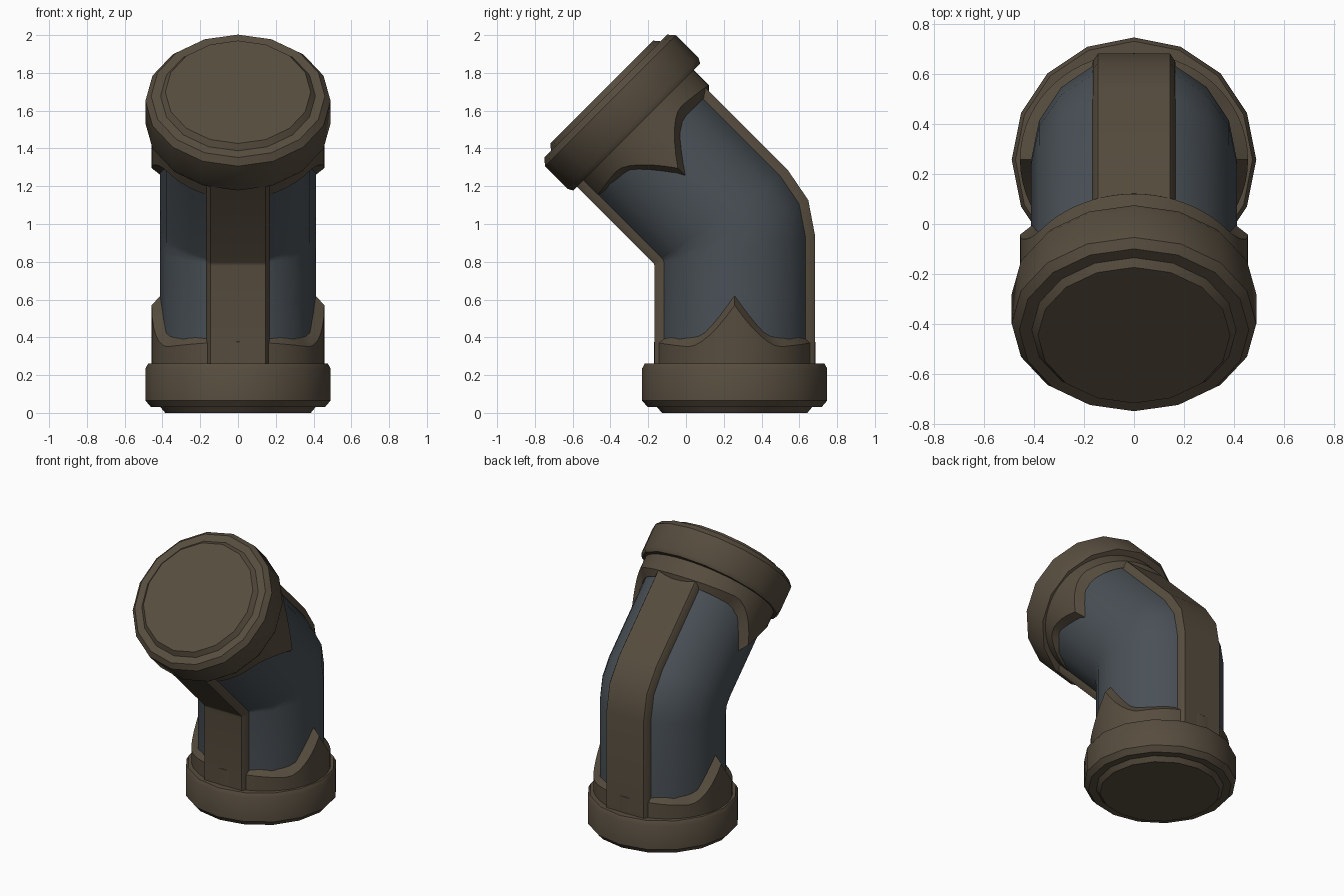
import bpy, bmesh
from math import sin, cos, pi, radians
from mathutils import Vector, Matrix

cube = bpy.data.objects.get("Cube")
if cube:
    bpy.data.objects.remove(cube)

CY = 0.2575         # y of the lower pipe axis
BEND_PIPE = 0.965   # height of the pipe bend
BEND_END = 0.995    # height of the symmetry point of the two ends
DIAG = cos(pi / 4)


def material(name, rgb):
    m = bpy.data.materials.new(name)
    m.use_nodes = True
    m.diffuse_color = (*rgb, 1)
    bsdf = m.node_tree.nodes["Principled BSDF"]
    bsdf.inputs["Base Color"].default_value = (*rgb, 1)
    bsdf.inputs["Roughness"].default_value = 0.8
    return m


brown = material("dark_brown_metal", (0.095, 0.074, 0.049))
slate = material("slate_blue_metal", (0.067, 0.081, 0.093))


def loft(name, rings, mat, caps=True, matrix=None, angle=40):
    """Skin a list of equal closed rings into one object."""
    bm = bmesh.new()
    rows = [[bm.verts.new(p) for p in ring] for ring in rings]
    n = len(rows[0])
    for a, b in zip(rows, rows[1:]):
        for i in range(n):
            j = (i + 1) % n
            bm.faces.new((a[i], a[j], b[j], b[i]))
    if caps:
        bm.faces.new(rows[0])
        bm.faces.new(rows[-1])
    bmesh.ops.recalc_face_normals(bm, faces=bm.faces)
    if matrix:
        bm.transform(matrix)
    mesh = bpy.data.meshes.new(name)
    bm.to_mesh(mesh)
    bm.free()
    mesh.materials.append(mat)
    ob = bpy.data.objects.new(name, mesh)
    bpy.context.collection.objects.link(ob)
    bpy.ops.object.select_all(action='DESELECT')
    ob.select_set(True)
    bpy.context.view_layer.objects.active = ob
    bpy.ops.object.shade_smooth_by_angle(angle=radians(angle))
    return ob


def bend_path(x, d):
    """Points along the elbow for a cross-section point (x, d)."""
    up = Vector((0, -DIAG, DIAG))
    out = Vector((0, DIAG, DIAG))
    corner = Vector((x, CY + d, BEND_PIPE + d * math_tan))
    t = max(0.01, 0.2 * (d + 0.43) / 0.86)
    start = corner - Vector((0, 0, t))
    end = corner + up * t
    mid = start * 0.25 + corner * 0.5 + end * 0.25
    foot = Vector((x, CY + d, 0.2))
    top = Vector((x, CY, BEND_PIPE)) + out * d + up * 0.78
    return [foot, start, mid, end, top]


math_tan = sin(pi / 8) / cos(pi / 8)


def sweep(name, section, mat, angle):
    paths = [bend_path(x, d) for x, d in section]
    return loft(name, list(zip(*paths)), mat, angle=angle)


def circle(r, n):
    return [(r * cos(2 * pi * i / n), r * sin(2 * pi * i / n)) for i in range(n)]


# Bent pipe
sweep("pipe", circle(0.412, 16), slate, 50)

# Raised straps along the inside and outside of the bend
half = [(0.17, 0.33), (0.165, 0.395), (0.145, 0.425)]
strap = half + [(-x, d) for x, d in reversed(half)]
sweep("back_strap", strap, brown, 35)
sweep("front_strap", [(x, -d) for x, d in strap], brown, 35)

# Half turn about the mitre line carries the lower end onto the upper end
pivot = Matrix.Translation((0, CY, BEND_END))
mitre = Vector((0, cos(pi / 8), sin(pi / 8)))
flip = pivot @ Matrix.Rotation(pi, 4, mitre) @ pivot.inverted()


# Flange profile: raised end disc, bevelled rim, back face
flange = [(0.385, 0), (0.41, 0.03), (0.46, 0.03), (0.49, 0.065),
          (0.49, 0.235), (0.475, 0.262), (0.38, 0.262)]
flange_rings = [[(x, CY + y, z) for x, y in circle(r, 16)] for r, z in flange]


# Collar: flared sleeve with a pointed tongue on each side
def collar_ring(level):
    ring = []
    for x, y in circle(1, 64):
        r = 0.427 + 0.03 * x * x
        h = 0.4 + 0.23 * max(0, 1 - abs(y * r) / 0.24) ** 1.5
        if level == 0:
            z = 0.2
        elif level == 1:
            z = h - 0.025 - 0.035 * x * x
        else:
            r, z = 0.398, h + 0.005
        ring.append((x * r, CY + y * r, z))
    return ring


collar_rings = [collar_ring(k) for k in range(3)]

for side, matrix in (("lower", None), ("upper", flip)):
    loft(side + "_flange", flange_rings, brown, matrix=matrix)
    loft(side + "_collar", collar_rings, brown, caps=False, matrix=matrix, angle=35)
